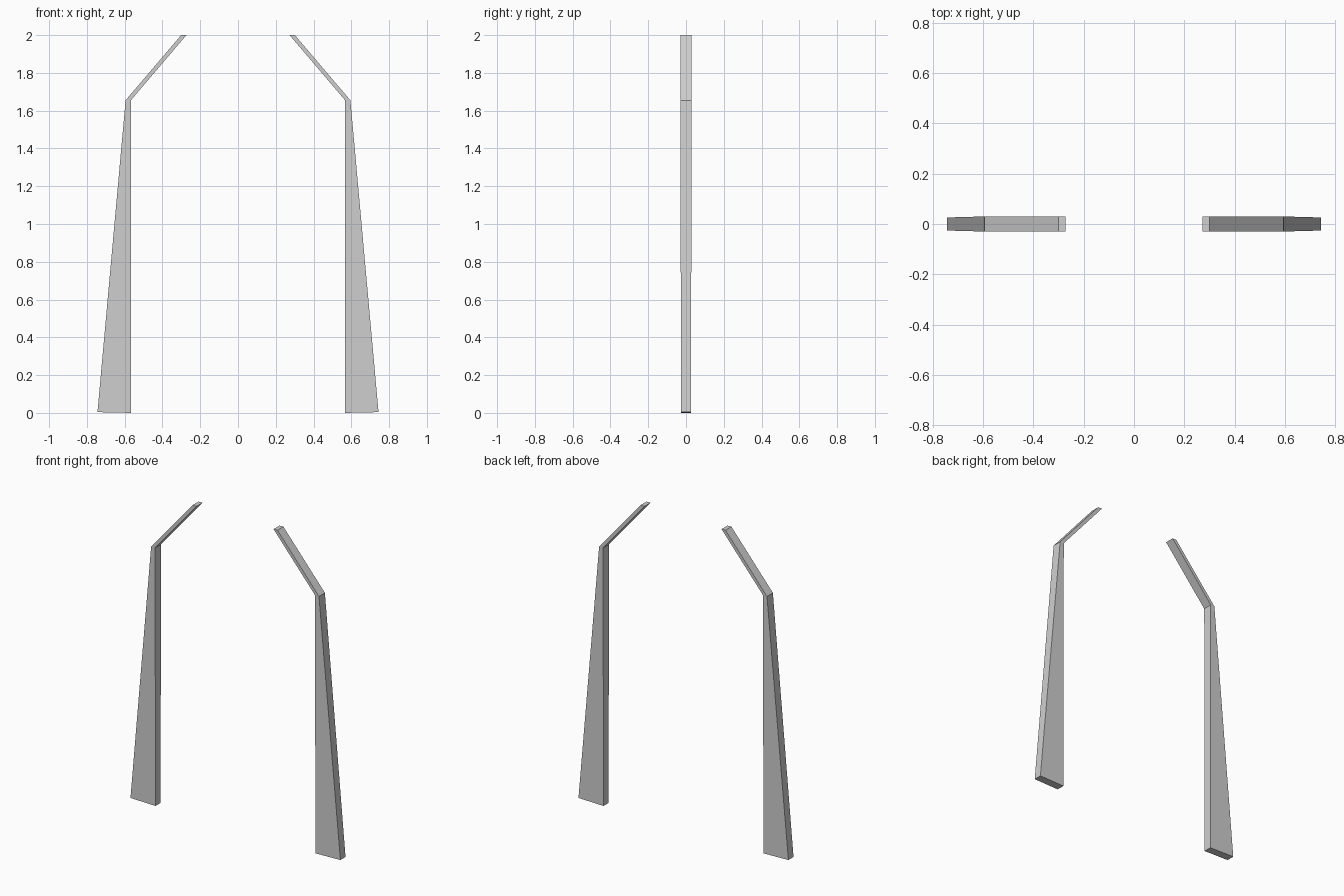
import bpy, bmesh

if "Cube" in bpy.data.objects:
    bpy.data.objects.remove(bpy.data.objects["Cube"])

grey = bpy.data.materials.new("light grey")
grey.diffuse_color = (0.62, 0.62, 0.62, 1)
grey.use_nodes = True
grey.node_tree.nodes["Principled BSDF"].inputs["Base Color"].default_value = grey.diffuse_color

# Cross-sections up the post: inner x, inner z, outer x, outer z, half depth
SECTIONS = [
    (0.567, 0.000, 0.744, 0.004, 0.026),   # wide foot
    (0.567, 1.655, 0.595, 1.655, 0.030),   # elbow
    (0.273, 2.000, 0.301, 2.000, 0.030),   # tip of the sloping arm
]

bm = bmesh.new()
rings = []
for xi, zi, xo, zo, d in SECTIONS:
    rings.append([bm.verts.new(p) for p in
                  ((xi, -d, zi), (xo, -d, zo), (xo, d, zo), (xi, d, zi))])

# Side walls between sections, then the two end caps
for low, high in zip(rings, rings[1:]):
    for i in range(4):
        j = (i + 1) % 4
        bm.faces.new((low[i], low[j], high[j], high[i]))
bm.faces.new(rings[0][::-1])
bm.faces.new(rings[-1])
bmesh.ops.recalc_face_normals(bm, faces=bm.faces)

mesh = bpy.data.meshes.new("bent_posts")
bm.to_mesh(mesh)
bm.free()
mesh.materials.append(grey)

# Matching post on the other side
posts = bpy.data.objects.new("bent_posts", mesh)
bpy.context.collection.objects.link(posts)
mirror = posts.modifiers.new("other side", "MIRROR")
mirror.use_axis = (True, False, False)
mirror.use_mirror_merge = False
